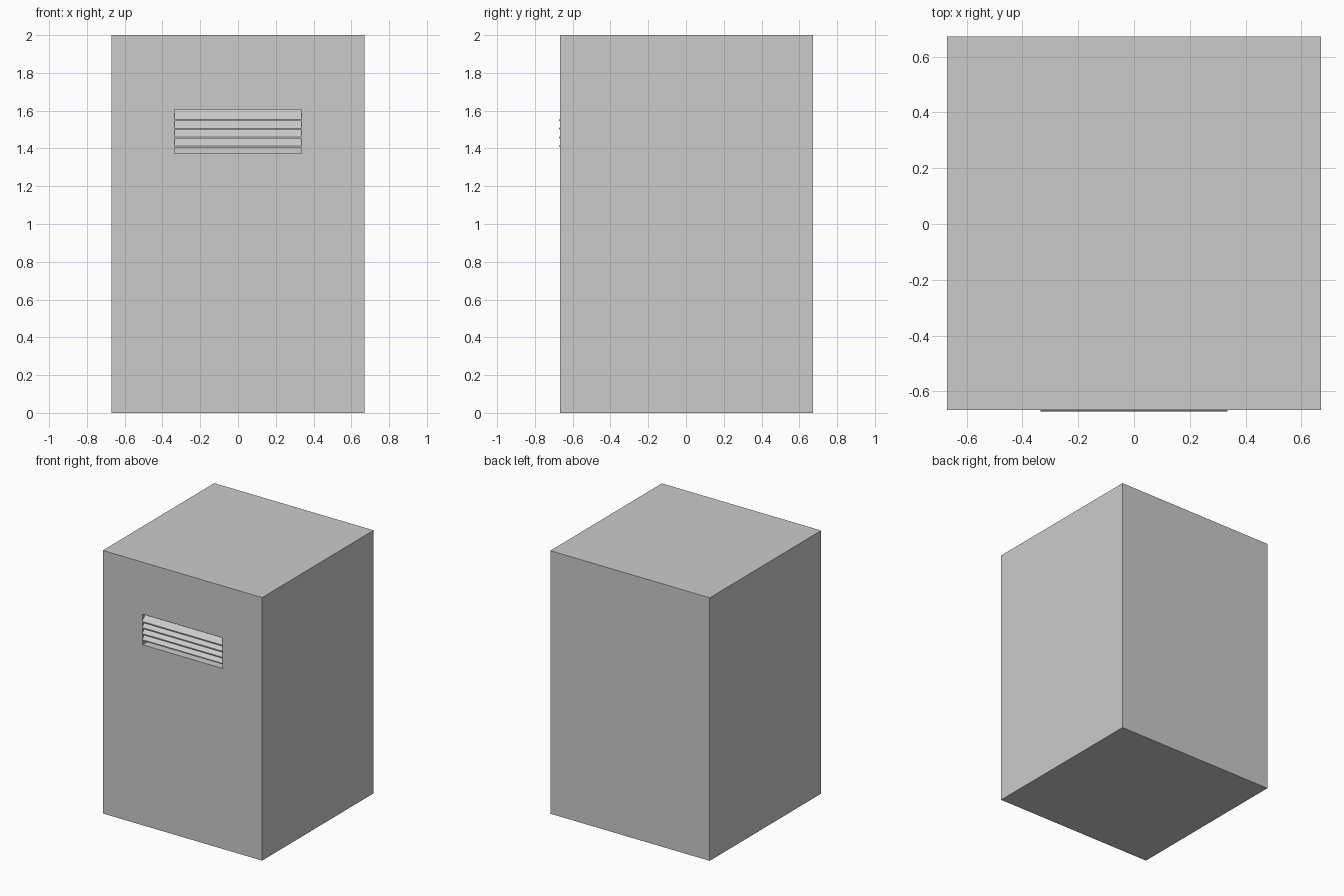
import bpy, bmesh

if "Cube" in bpy.data.objects:
    bpy.data.objects.remove(bpy.data.objects["Cube"])

HALF, Y0, Y1, HEIGHT = 0.67, -0.667, 0.672, 2.0
VENT_X, VENT_LO, VENT_HI, DEPTH = 0.335, 1.372, 1.605, 0.06


def box(name, lo, hi):
    """Axis-aligned box between two corners."""
    bm = bmesh.new()
    bmesh.ops.create_cube(bm, size=1)
    for v in bm.verts:
        v.co = [lo[i] if v.co[i] < 0 else hi[i] for i in range(3)]
    return finish(name, bm)


def slat(name, z):
    """Sloping louvre blade: low front lip, rising to the back."""
    profile = [(-0.672, z), (-0.672, z + 0.008),
               (-0.619, z + 0.061), (-0.615, z + 0.057)]
    bm = bmesh.new()
    face = bm.faces.new([bm.verts.new((-VENT_X, y, min(h, VENT_HI))) for y, h in profile])
    ext = bmesh.ops.extrude_face_region(bm, geom=[face])
    verts = [g for g in ext["geom"] if isinstance(g, bmesh.types.BMVert)]
    bmesh.ops.translate(bm, verts=verts, vec=(2 * VENT_X, 0, 0))
    bmesh.ops.recalc_face_normals(bm, faces=bm.faces)
    return finish(name, bm)


def finish(name, bm):
    mesh = bpy.data.meshes.new(name)
    bm.to_mesh(mesh)
    bm.free()
    ob = bpy.data.objects.new(name, mesh)
    bpy.context.collection.objects.link(ob)
    return ob


# Cabinet with a shallow vent recess in the front
cabinet = box("cabinet", (-HALF, Y0, 0), (HALF, Y1, HEIGHT))
cutter = box("vent_cutter", (-VENT_X, Y0 - 0.1, VENT_LO), (VENT_X, Y0 + DEPTH, VENT_HI))
cutter.hide_render = True
cutter.hide_viewport = True
cut = cabinet.modifiers.new("vent_recess", 'BOOLEAN')
cut.operation = 'DIFFERENCE'
cut.solver = 'EXACT'
cut.object = cutter

# Four louvre blades
for i in range(4):
    slat(f"vent_slat_{i + 1}", 1.406 + 0.046 * i)
